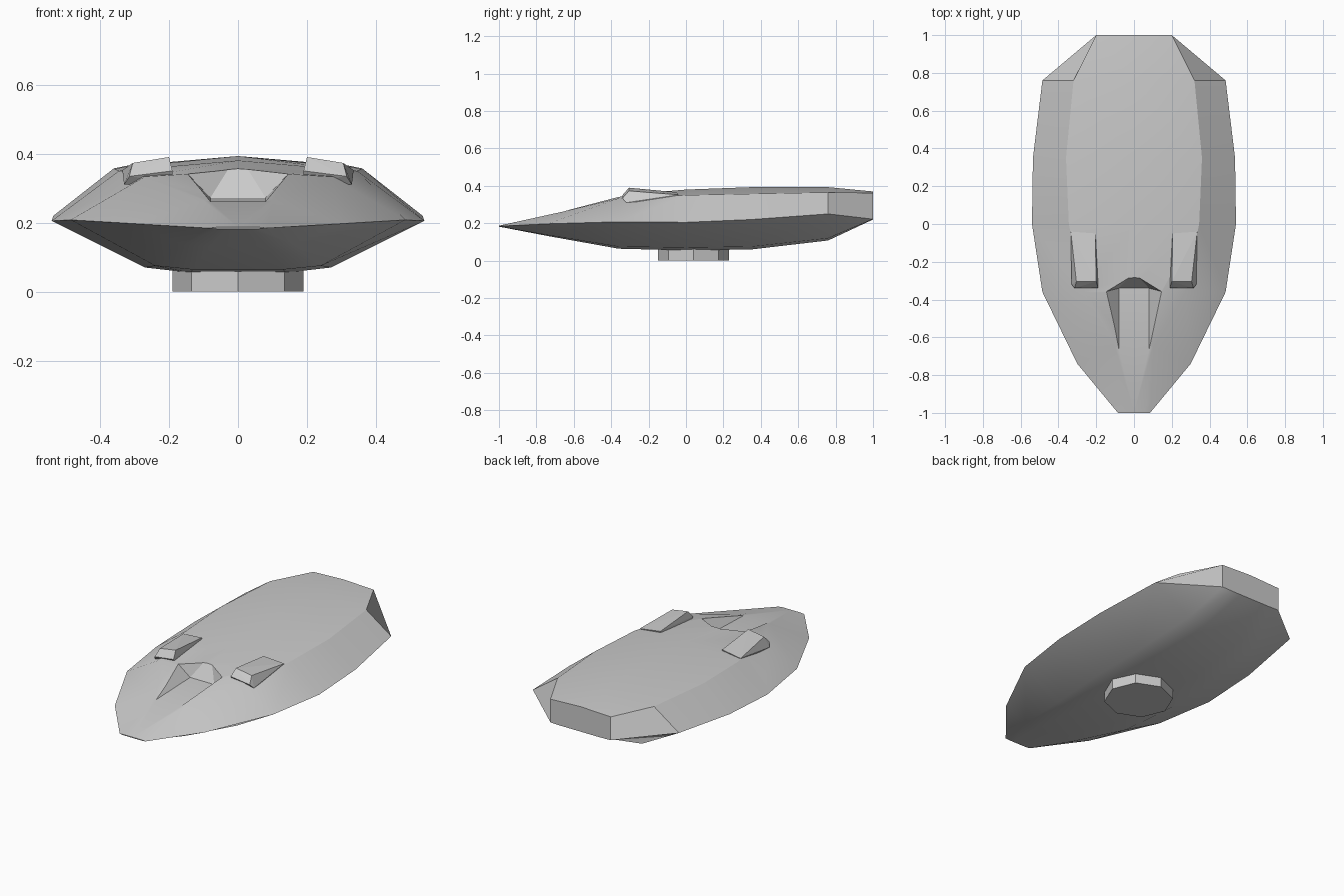
import bpy, bmesh, math
from mathutils import Vector

if "Cube" in bpy.data.objects:
    bpy.data.objects.remove(bpy.data.objects["Cube"])


def make_object(name, bm):
    bmesh.ops.recalc_face_normals(bm, faces=bm.faces[:])
    me = bpy.data.meshes.new(name)
    bm.to_mesh(me)
    bm.free()
    ob = bpy.data.objects.new(name, me)
    bpy.context.collection.objects.link(ob)
    return ob


def convex(name, pts):
    bm = bmesh.new()
    for p in pts:
        bm.verts.new(p)
    bmesh.ops.convex_hull(bm, input=bm.verts[:])
    bmesh.ops.dissolve_limit(bm, angle_limit=0.01, verts=bm.verts[:], edges=bm.edges[:])
    return make_object(name, bm)


# Hull stations: rim (x, y, z), shoulder (x, y, z), ridge z, bilge (x, z), keel (half width, z)
stations = [
    ((.085, -1, .184), (.06, -1, .187), .187, (.06, .182), (.03, .182)),
    ((.30, -.74, .197), (.10, -.65, .264), .264, (.16, .137), (.08, .132)),
    ((.485, -.36, .208), (.27, -.36, .333), .350, (.24, .075), (.13, .064)),
    ((.54, 0, .205), (.345, 0, .350), .380, (.27, .070), (.14, .055)),
    ((.535, .35, .220), (.36, .35, .357), .393, (.27, .075), (.14, .060)),
    ((.485, .76, .250), (.32, .76, .365), .393, (.24, .120), (.13, .108)),
    ((.20, 1, .222), (.20, 1, .362), .370, (.13, .220), (.07, .220)),
]

# Hull: loft closed rings through the stations
bm = bmesh.new()
rings = []
for rim, sh, top, bilge, keel in stations:
    y = rim[1]
    half = [(keel[0], y, keel[1]), (bilge[0], y, bilge[1]), rim, sh]
    ring = half + [(0, sh[1], top)] + [(-p[0], p[1], p[2]) for p in reversed(half)]
    rings.append([bm.verts.new(p) for p in ring])
n = len(rings[0])
for a, b in zip(rings, rings[1:]):
    for i in range(n):
        j = (i + 1) % n
        bm.faces.new((a[i], a[j], b[j], b[i]))
bm.faces.new(rings[0])
bm.faces.new(rings[-1])
hull = make_object("hull", bm)

# Cockpit recess cut into the nose
pts = [(0, -.255, .40)]
for s in (-1, 1):
    pts += [(s * .08, -.67, .261), (s * .08, -.34, .272),
            (s * .175, -.365, .372), (s * .175, -.70, .37)]
cutter = convex("cockpit_cutter", pts)
cutter.hide_render = True
mod = hull.modifiers.new("cockpit_recess", "BOOLEAN")
mod.operation = "DIFFERENCE"
mod.solver = "EXACT"
mod.object = cutter
bpy.context.view_layer.objects.active = hull
hull.select_set(True)
bpy.ops.object.modifier_apply(modifier=mod.name)
bpy.data.objects.remove(cutter)
bpy.ops.object.shade_smooth_by_angle(angle=math.radians(28))

# Wedge-shaped intakes on both shoulders
for side, s in (("left", -1), ("right", 1)):
    wedge = [(.20, -.305, .390), (.305, -.305, .373), (.19, -.34, .350), (.315, -.34, .334),
             (.205, -.05, .366), (.335, -.04, .352), (.19, -.32, .32), (.33, -.32, .31),
             (.20, -.06, .33), (.33, -.06, .33)]
    convex(side + "_intake", [(s * x, y, z) for x, y, z in wedge])

# Octagonal landing base
bpy.ops.mesh.primitive_cylinder_add(vertices=8, radius=.19, depth=.08, location=(0, .04, .04))
bpy.context.object.name = "landing_base"
